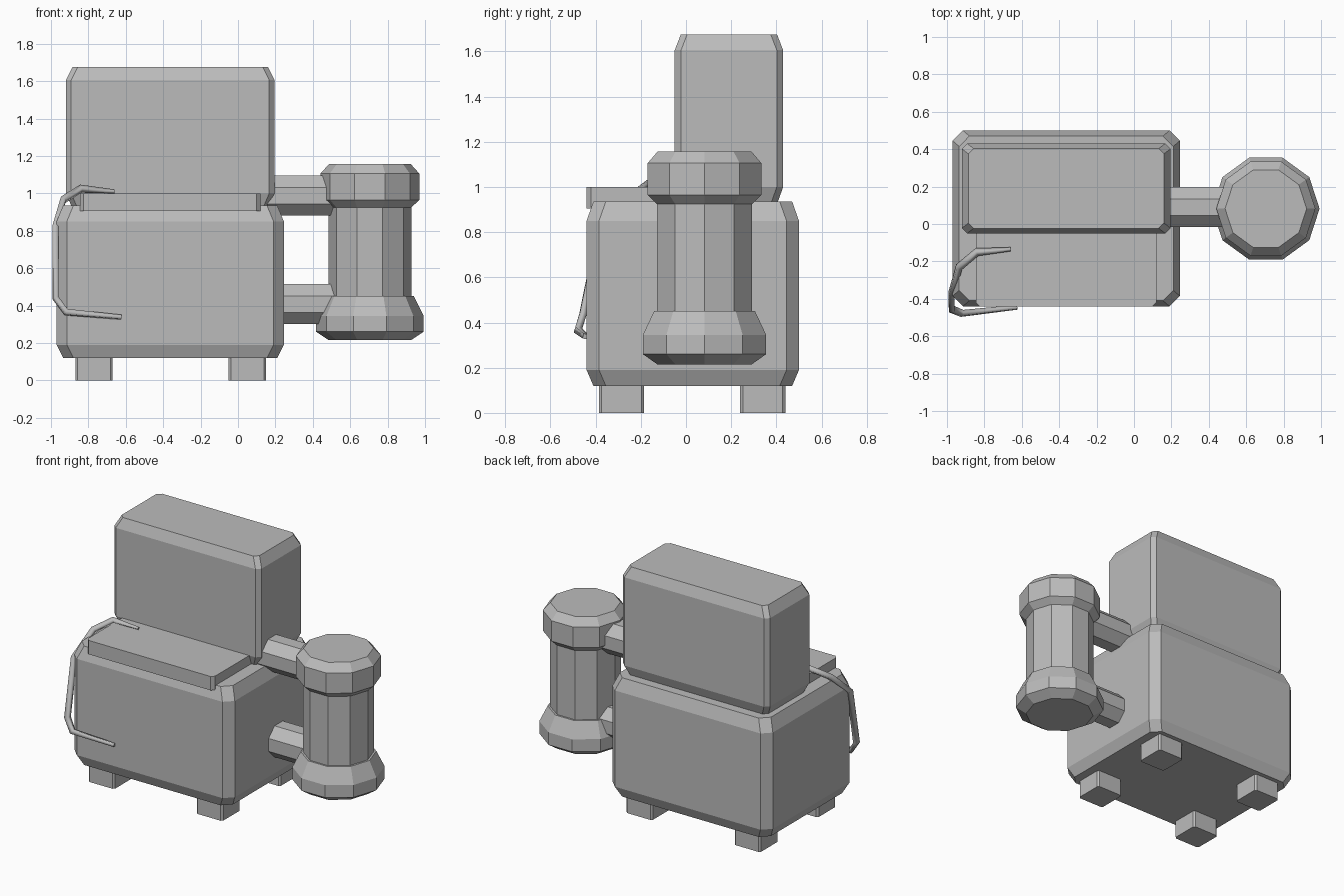
import bpy, math

cube = bpy.data.objects.get("Cube")
if cube:
    bpy.data.objects.remove(cube, do_unlink=True)

grey = bpy.data.materials.new("plain grey")
grey.use_nodes = True
grey.diffuse_color = (0.5, 0.5, 0.5, 1)
grey.node_tree.nodes["Principled BSDF"].inputs["Base Color"].default_value = (0.5, 0.5, 0.5, 1)


def loft(name, rings):
    """Skin a stack of equal-length rings and cap both ends."""
    n = len(rings[0])
    verts = [p for ring in rings for p in ring]
    faces = [tuple(reversed(range(n))), tuple(range(len(verts) - n, len(verts)))]
    for r in range(len(rings) - 1):
        for i in range(n):
            a, b = r * n + i, r * n + (i + 1) % n
            faces.append((a, b, b + n, a + n))
    mesh = bpy.data.meshes.new(name)
    mesh.from_pydata(verts, [], faces)
    mesh.materials.append(grey)
    obj = bpy.data.objects.new(name, mesh)
    bpy.context.collection.objects.link(obj)
    return obj


def block(name, x0, x1, y0, y1, cut, levels):
    """Box with cut upright corners; levels are (z, x inset, y inset)."""
    rings = []
    for z, dx, dy in levels:
        a, b, c, d = x0 + dx, x1 - dx, y0 + dy, y1 - dy
        rings.append([(a + cut, c, z), (b - cut, c, z), (b, c + cut, z), (b, d - cut, z),
                      (b - cut, d, z), (a + cut, d, z), (a, d - cut, z), (a, c + cut, z)])
    return loft(name, rings)


def ring(radius, z, sides=10):
    turn = 2 * math.pi / sides
    return [(0.705 + radius * math.cos(i * turn), 0.082 + radius * math.sin(i * turn), z)
            for i in range(sides)]


# Main body, back block and front ledge
block("body", -0.97, 0.245, -0.44, 0.50, 0.055,
      [(0.12, 0.035, 0.03), (0.19, 0, 0), (0.85, 0, 0), (0.935, 0.035, 0.03)])
block("back_block", -0.92, 0.195, -0.05, 0.43, 0.028,
      [(0.93, 0.03, 0.025), (1.0, 0, 0), (1.605, 0, 0), (1.675, 0.035, 0.027)])
block("ledge", -0.845, 0.12, -0.44, 0.1, 0.02, [(0.905, 0, 0), (1.0, 0, 0)])

# Four feet
for side, x in (("right", -0.87), ("left", -0.05)):
    for end, y in (("front", -0.385), ("back", 0.24)):
        block(f"{end}_{side}_foot", x, x + 0.2, y, y + 0.2, 0.012, [(0, 0, 0), (0.15, 0, 0)])

# Side canister with a flared base and cap
loft("canister", [ring(r, z) for r, z in (
    (0.22, 0.215), (0.287, 0.26), (0.287, 0.345), (0.235, 0.45), (0.222, 0.45),
    (0.222, 0.925), (0.265, 0.965), (0.265, 1.105), (0.218, 1.157))])

# Eight-sided arms joining the canister to the body
for name, z in (("lower_arm", 0.408), ("upper_arm", 0.988)):
    r = 0.107 / math.cos(math.pi / 8)
    angles = [(i + 0.5) * math.pi / 4 for i in range(8)]
    loft(name, [[(x, 0.09 + r * math.cos(a), z + r * math.sin(a)) for a in angles]
                for x in (0.1, 0.6)])

# Bent wire handle over the front right corner
path = [(-0.66, -0.135, 1.01), (-0.84, -0.15, 1.025), (-0.935, -0.23, 0.965),
        (-0.977, -0.38, 0.82), (-0.975, -0.455, 0.44), (-0.92, -0.478, 0.365),
        (-0.625, -0.445, 0.338)]
curve = bpy.data.curves.new("handle", "CURVE")
curve.dimensions = "3D"
curve.bevel_depth = 0.022
curve.bevel_resolution = 0
curve.use_fill_caps = True
spline = curve.splines.new("POLY")
spline.points.add(len(path) - 1)
for point, co in zip(spline.points, path):
    point.co = (*co, 1)
spline.points[0].radius = 0.5
spline.points[-1].radius = 0.7
curve.materials.append(grey)
handle = bpy.data.objects.new("handle", curve)
bpy.context.collection.objects.link(handle)
bpy.context.view_layer.objects.active = handle
handle.select_set(True)
bpy.ops.object.convert(target="MESH")
